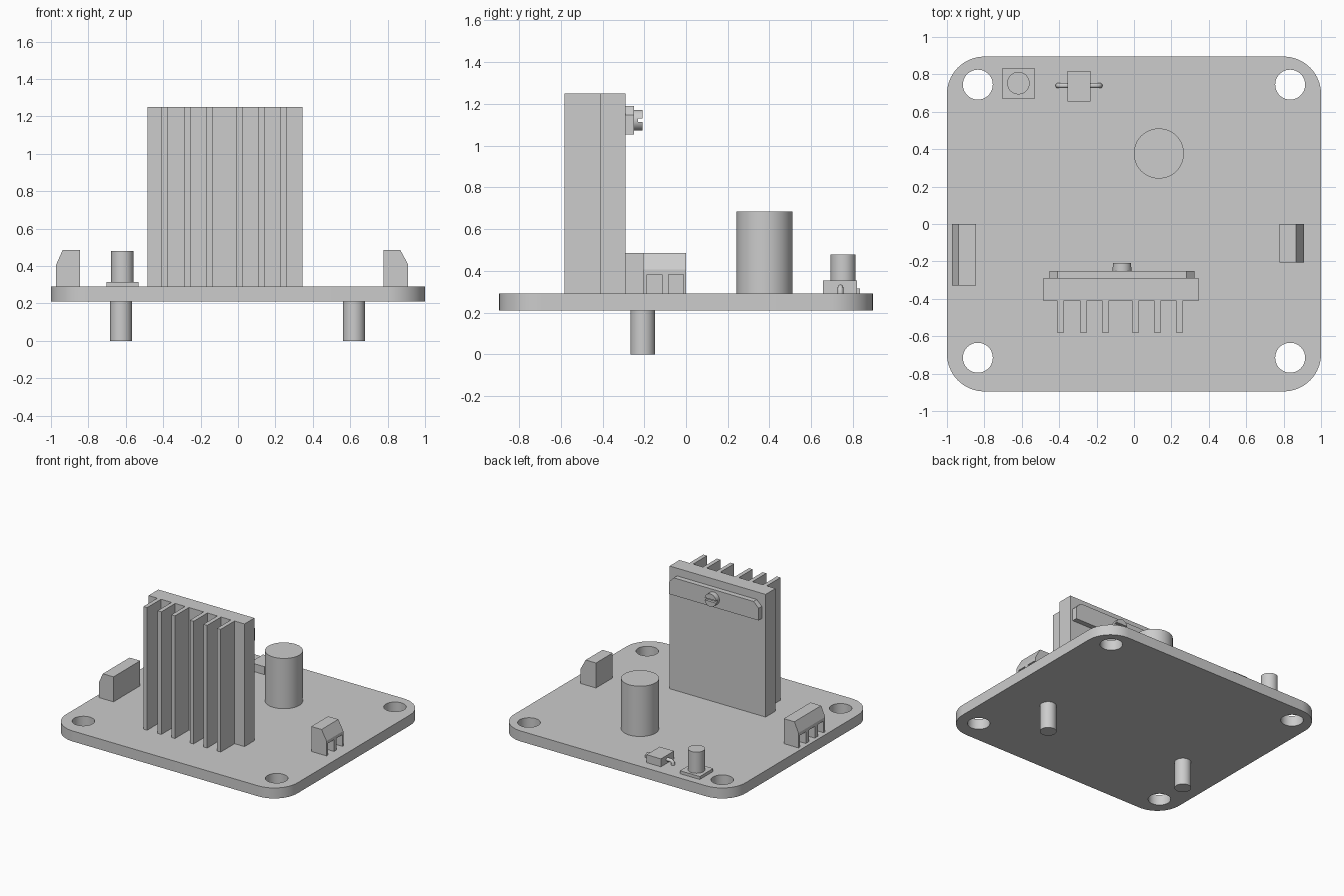
import bpy
import bmesh
from math import pi, cos, sin

cube = bpy.data.objects.get("Cube")
if cube:
    bpy.data.objects.remove(cube, do_unlink=True)

grey = bpy.data.materials.new("light grey")
grey.use_nodes = True
colour = (0.604, 0.604, 0.604, 1)
grey.diffuse_color = colour
grey.node_tree.nodes["Principled BSDF"].inputs["Base Color"].default_value = colour

BOARD_LOW, BOARD_TOP = 0.21, 0.292


def arc(cx, cy, r, start=0, end=2 * pi, steps=48):
    return [(cx + r * cos(start + (end - start) * i / steps),
             cy + r * sin(start + (end - start) * i / steps)) for i in range(steps)]


def rect(x0, x1, y0, y1):
    return [(x0, y0), (x1, y0), (x1, y1), (x0, y1)]


def prism(name, outlines, low, high, axis="z"):
    """Extrude one or more 2D outlines along an axis."""
    place = {"x": lambda u, v, t: (t, u, v),
             "y": lambda u, v, t: (u, t, v),
             "z": lambda u, v, t: (u, v, t)}[axis]
    bm = bmesh.new()
    for outline in outlines:
        bottom = [bm.verts.new(place(u, v, low)) for u, v in outline]
        top = [bm.verts.new(place(u, v, high)) for u, v in outline]
        bm.faces.new(bottom)
        bm.faces.new(top)
        for i in range(len(outline)):
            j = (i + 1) % len(outline)
            bm.faces.new((bottom[i], bottom[j], top[j], top[i]))
    bmesh.ops.recalc_face_normals(bm, faces=bm.faces)
    mesh = bpy.data.meshes.new(name)
    bm.to_mesh(mesh)
    bm.free()
    mesh.materials.append(grey)
    obj = bpy.data.objects.new(name, mesh)
    bpy.context.collection.objects.link(obj)
    return obj


def activate(obj):
    bpy.ops.object.select_all(action="DESELECT")
    obj.select_set(True)
    bpy.context.view_layer.objects.active = obj


def smooth(obj):
    activate(obj)
    bpy.ops.object.shade_smooth_by_angle(angle=0.5)


def cut(obj, cutter):
    cutter.hide_render = True
    mod = obj.modifiers.new("cut", "BOOLEAN")
    mod.object = cutter
    mod.operation = "DIFFERENCE"
    mod.solver = "EXACT"
    activate(obj)
    bpy.ops.object.modifier_apply(modifier=mod.name)
    bpy.data.objects.remove(cutter, do_unlink=True)


# Circuit board with rounded corners and mounting holes
corners = [(0.8, 0.695), (-0.8, 0.695), (-0.8, -0.695), (0.8, -0.695)]
outline = []
for i, (x, y) in enumerate(corners):
    outline += arc(x, y, 0.2, i * pi / 2, (i + 1) * pi / 2, 16)
    outline.append((x + 0.2 * cos((i + 1) * pi / 2), y + 0.2 * sin((i + 1) * pi / 2)))
board = prism("circuit_board", [outline], BOARD_LOW, BOARD_TOP)
holes = [arc(x, y, 0.08) for x in (-0.835, 0.835) for y in (-0.715, 0.745)]
cut(board, prism("hole_cutter", holes, 0.1, 0.4))
smooth(board)

# Support pegs below the board
for side, x in (("right", -0.625), ("left", 0.62)):
    smooth(prism(side + "_peg", [arc(x, -0.207, 0.059)], 0, BOARD_LOW))

# Heat sink: back plate and fins as one comb profile
comb = [(0.345, -0.29), (-0.485, -0.29), (-0.485, -0.412)]
for x in (-0.409, -0.286, -0.168, -0.008, 0.11, 0.227):
    comb += [(x, -0.412), (x, -0.583), (x + 0.032, -0.583), (x + 0.032, -0.412)]
comb.append((0.345, -0.412))
prism("heat_sink", [comb], BOARD_TOP, 1.25)

# Clamp bar with clipped upper corners, held by a slotted screw
bar = [(-0.452, 1.053), (0.323, 1.053), (0.323, 1.148), (0.28, 1.19),
       (-0.409, 1.19), (-0.452, 1.148)]
prism("clamp_bar", [bar], -0.29, -0.25, "y")
screw = prism("clamp_screw", [arc(-0.064, 1.122, 0.05)], -0.25, -0.209, "y")
cut(screw, prism("slot_cutter", [rect(-0.2, 0.1, 1.113, 1.131)], -0.229, -0.15, "y"))
smooth(screw)

# Capacitor
smooth(prism("capacitor", [arc(0.133, 0.377, 0.134, steps=64)], BOARD_TOP, 0.685))

# Push button
prism("button_base", [rect(-0.703, -0.532, 0.668, 0.834)], BOARD_TOP, 0.315)
smooth(prism("button_post", [arc(-0.618, 0.753, 0.06)], 0.315, 0.48))

# Small component with a bent lead on each side
prism("component_body", [rect(-0.356, -0.232, 0.656, 0.818)], BOARD_TOP, 0.354)
for side, direction in (("right", -1), ("left", 1)):
    path = bpy.data.curves.new(side + "_lead", "CURVE")
    path.dimensions = "3D"
    path.bevel_depth = 0.014
    path.bevel_resolution = 3
    path.use_fill_caps = True
    spline = path.splines.new("POLY")
    points = [(0.05, 0.321), (0.095, 0.321), (0.107, 0.316), (0.112, 0.305), (0.112, 0.285)]
    spline.points.add(len(points) - 1)
    for point, (reach, z) in zip(spline.points, points):
        point.co = (-0.294 + direction * reach, 0.74, z, 1)
    path.materials.append(grey)
    bpy.context.collection.objects.link(bpy.data.objects.new(side + "_lead", path))


# Terminal blocks with wire openings on the outward side
def terminal_block(name, inner, shoulder, outer, length, centres):
    side = [(inner, BOARD_TOP), (outer, BOARD_TOP), (outer, 0.408),
            (shoulder, 0.487), (inner, 0.487)]
    block = prism(name, [side], -length, 0, "y")
    openings = [rect(y - 0.036, y + 0.036, 0.25, 0.383) for y in centres]
    direction = 1 if outer > 0 else -1
    ends = sorted((outer - direction * 0.06, outer + direction * 0.1))
    cut(block, prism("opening_cutter", openings, ends[0], ends[1], "x"))


terminal_block("left_terminal_block", 0.778, 0.867, 0.91, 0.207, (-0.047, -0.151))
terminal_block("right_terminal_block", -0.845, -0.937, -0.972, 0.33, (-0.055, -0.165, -0.275))
